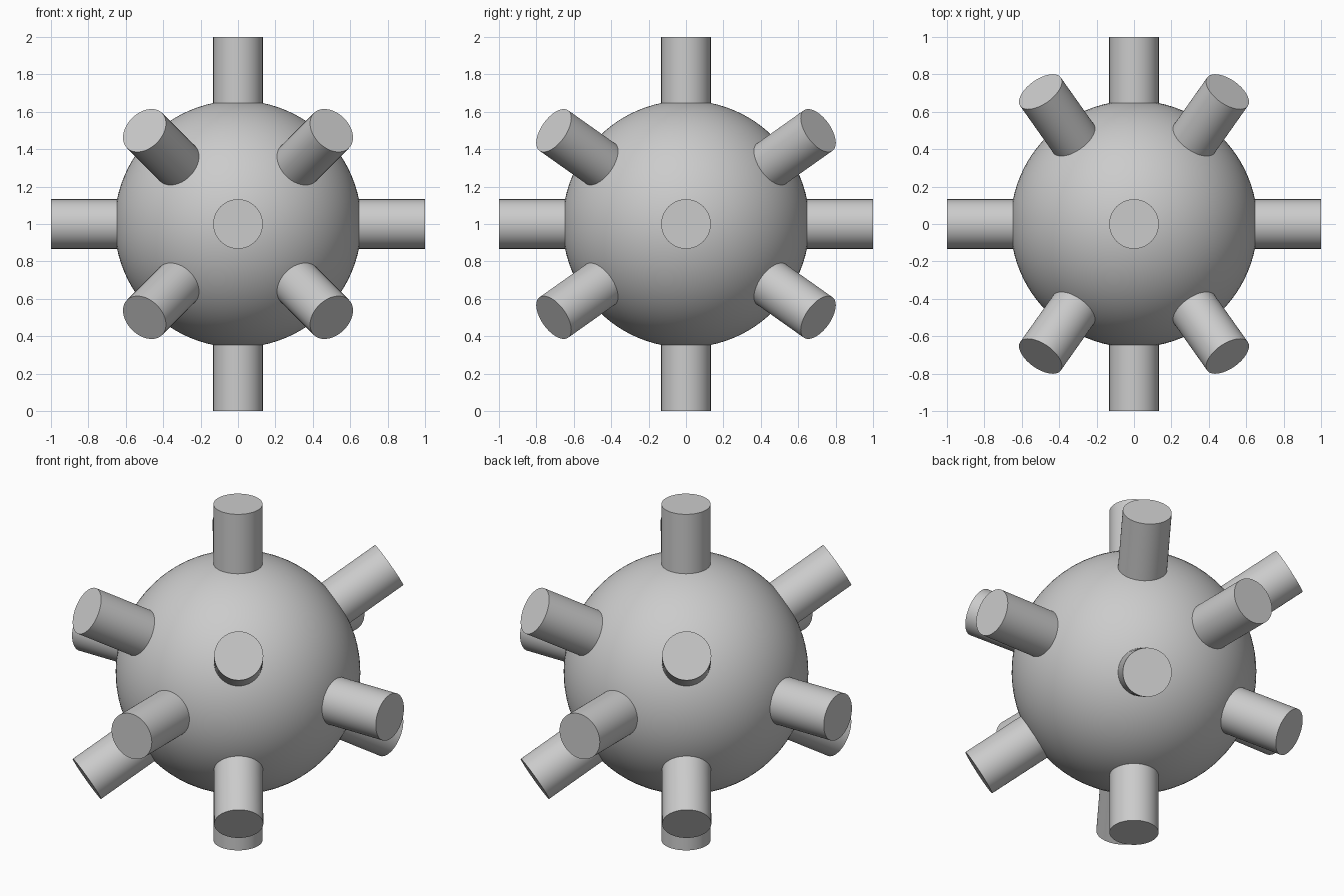
import bpy
import math
from mathutils import Vector

CENTRE = Vector((0, 0, 1))
BALL_RADIUS = 0.66
ROD_RADIUS = 0.1325

cube = bpy.data.objects.get("Cube")
if cube:
    bpy.data.objects.remove(cube, do_unlink=True)

# One plain grey for everything
grey = bpy.data.materials.new("plain grey")
grey.use_nodes = True
colour = (0.6, 0.6, 0.6, 1)
grey.diffuse_color = colour
grey.node_tree.nodes["Principled BSDF"].inputs["Base Color"].default_value = colour


def finish(name):
    obj = bpy.context.object
    obj.name = name
    obj.data.materials.append(grey)
    bpy.ops.object.shade_smooth_by_angle(angle=math.radians(40))


def rod(name, direction):
    """Rod running from the ball's centre out to one unit."""
    axis = Vector(direction).normalized()
    bpy.ops.mesh.primitive_cylinder_add(
        vertices=64, radius=ROD_RADIUS, depth=1, location=CENTRE + axis / 2,
        rotation=axis.to_track_quat('Z', 'Y').to_euler())
    finish(name)


# Central ball
bpy.ops.mesh.primitive_uv_sphere_add(
    segments=96, ring_count=48, radius=BALL_RADIUS, location=CENTRE)
finish("ball")

# Six rods along the main axes
for name, direction in {
    "left_rod": (1, 0, 0), "right_rod": (-1, 0, 0),
    "back_rod": (0, 1, 0), "front_rod": (0, -1, 0),
    "top_rod": (0, 0, 1), "bottom_rod": (0, 0, -1),
}.items():
    rod(name, direction)

# Eight diagonal rods, leaning towards the front and back
for x, side in ((1, "left"), (-1, "right")):
    for y, end in ((1, "back"), (-1, "front")):
        for z, level in ((1, "upper"), (-1, "lower")):
            rod(f"{level}_{end}_{side}_rod", (x, y * math.sqrt(2), z))
